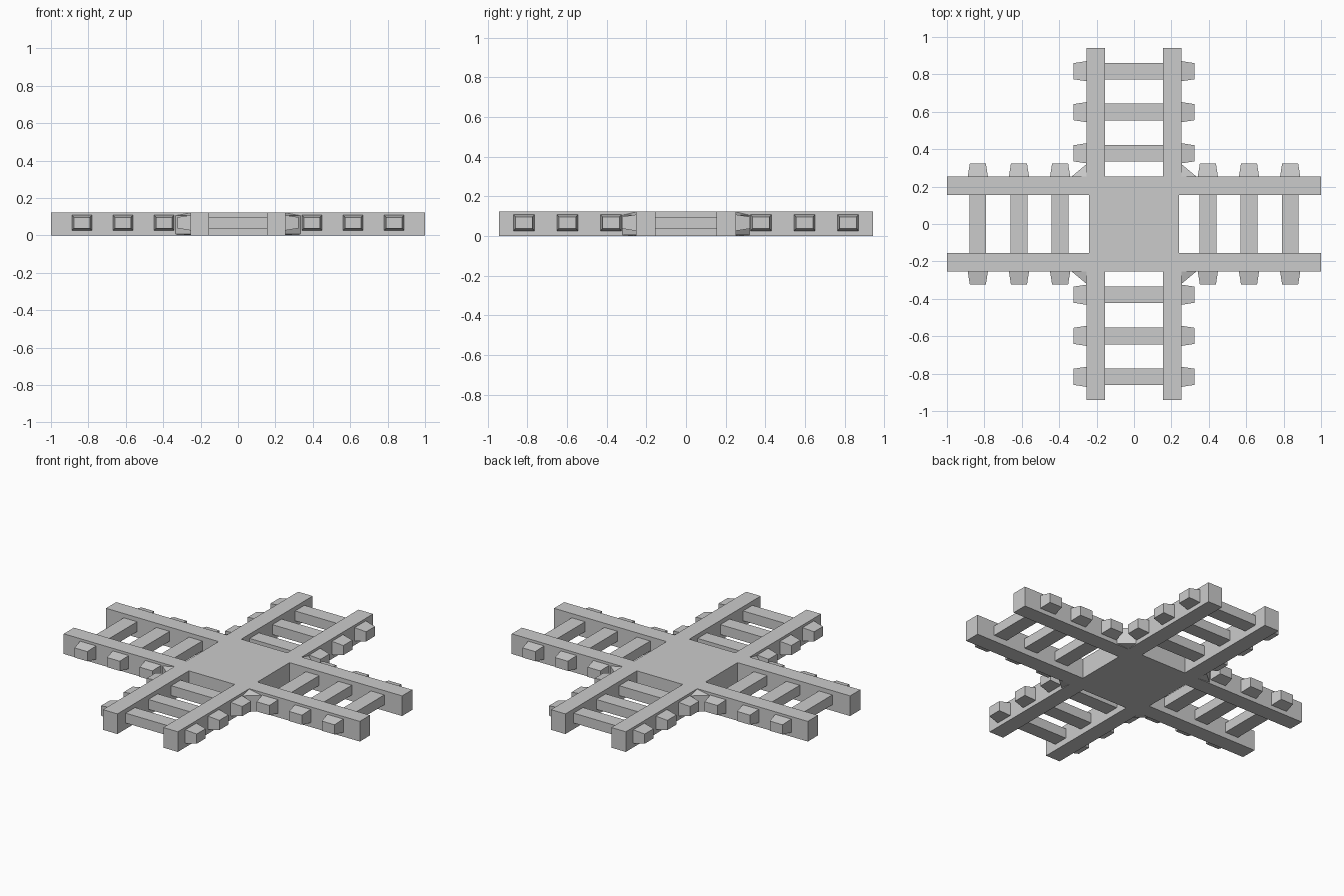
import bpy, bmesh
from math import pi
from mathutils import Matrix

if "Cube" in bpy.data.objects:
    bpy.data.objects.remove(bpy.data.objects["Cube"])

H = 0.123          # overall height
IN, OUT = 0.155, 0.253   # inner and outer side of each rail
MID = 0.067        # height of the sleeper axis


def make(name, bm, turn=0.0):
    bmesh.ops.transform(bm, matrix=Matrix.Rotation(turn, 4, 'Z'), verts=bm.verts)
    bmesh.ops.recalc_face_normals(bm, faces=bm.faces)
    me = bpy.data.meshes.new(name)
    bm.to_mesh(me)
    bm.free()
    ob = bpy.data.objects.new(name, me)
    bpy.context.collection.objects.link(ob)
    return ob


def loft(bm, rings):
    """Closed solid through matching rings of points."""
    vs = [[bm.verts.new(p) for p in r] for r in rings]
    n = len(vs[0])
    for a, b in zip(vs, vs[1:]):
        for i in range(n):
            j = (i + 1) % n
            bm.faces.new((a[i], a[j], b[j], b[i]))
    bm.faces.new(vs[0])
    bm.faces.new(vs[-1])


def box(name, x0, x1, y0, y1, z0, z1, turn=0.0):
    bm = bmesh.new()
    loft(bm, [[(x0, y0, z), (x1, y0, z), (x1, y1, z), (x0, y1, z)] for z in (z0, z1)])
    return make(name, bm, turn)


def section(x, y, w, h):
    return [(x + sx * w / 2, y, MID + sz * h / 2)
            for sx, sz in ((-1, -1), (1, -1), (1, 1), (-1, 1))]


def sleeper(name, x, turn):
    # plain bar between the rails
    bm = bmesh.new()
    loft(bm, [section(x, s * (IN + 0.01), 0.09, 0.06) for s in (-1, 1)])
    # tapered stubs outside the rails
    for s in (-1, 1):
        loft(bm, [section(x, s * (OUT - 0.01), 0.108, 0.082),
                  section(x, s * (OUT + 0.003), 0.107, 0.081),
                  section(x, s * 0.323, 0.086, 0.059)])
    make(name, bm, turn)


# solid crossing plate
box("crossing_plate", -0.24, 0.24, -OUT, OUT, 0, H)

# long rails running straight through
for s in (-1, 1):
    y0, y1 = sorted((s * IN, s * OUT))
    box("long_rail", -1, 1, y0, y1, 0, H)

# short rails of the side arms
for turn in (pi / 2, -pi / 2):
    for s in (-1, 1):
        y0, y1 = sorted((s * IN, s * OUT))
        box("side_rail", OUT, 0.942, y0, y1, 0, H, turn)

# three sleepers on each arm
for k in range(4):
    for x in ((0.395, 0.615, 0.835) if k % 2 == 0 else (0.378, 0.598, 0.817)):
        sleeper("sleeper", x, k * pi / 2)

# wedge-shaped gussets in the four inner corners
for sx in (-1, 1):
    for sy in (-1, 1):
        bm = bmesh.new()
        c = OUT - 0.005
        loft(bm, [[(sx * c, sy * c, 0), (sx * 0.34, sy * c, 0.006), (sx * c, sy * 0.325, 0.006)],
                  [(sx * c, sy * c, H), (sx * 0.34, sy * c, 0.105), (sx * c, sy * 0.325, 0.105)]])
        make("corner_gusset", bm)
